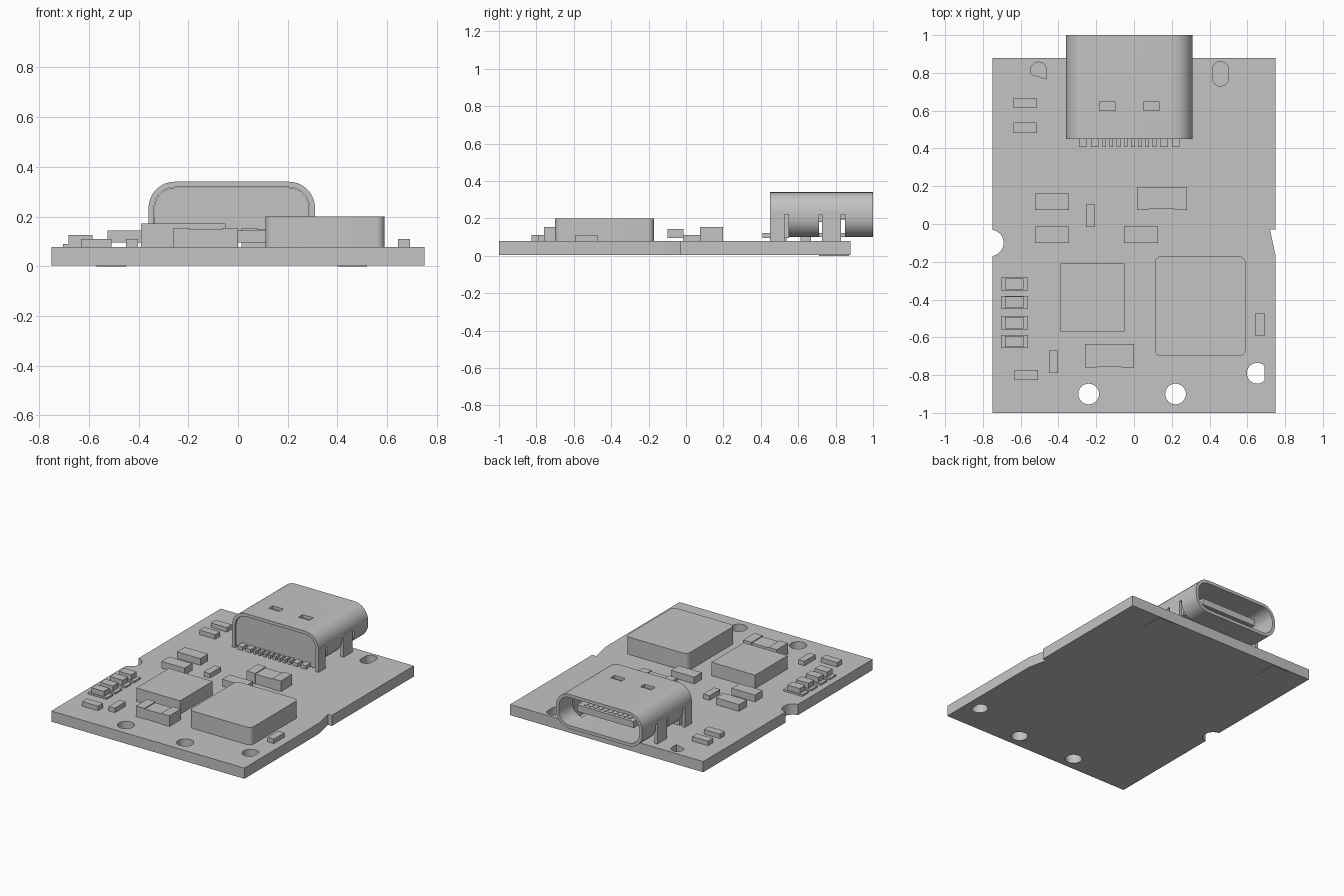
import bpy, bmesh, math
from mathutils import Vector

cube = bpy.data.objects.get("Cube")
if cube:
    bpy.data.objects.remove(cube, do_unlink=True)

grey = bpy.data.materials.new("plain grey")
grey.use_nodes = True
colour = (0.55, 0.55, 0.55, 1)
grey.diffuse_color = colour
grey.node_tree.nodes["Principled BSDF"].inputs["Base Color"].default_value = colour

parts = []


def arc(cx, cy, r, start, end, steps=8):
    """Points along an arc, angles in degrees."""
    angles = [math.radians(start + (end - start) * i / steps) for i in range(steps + 1)]
    return [(cx + r * math.cos(a), cy + r * math.sin(a)) for a in angles]


def rounded(x0, x1, y0, y1, r, low_round=True):
    """Rectangle outline with all corners, or only the upper two, rounded."""
    pts = arc(x1 - r, y1 - r, r, 0, 90) + arc(x0 + r, y1 - r, r, 90, 180)
    if low_round:
        return pts + arc(x0 + r, y0 + r, r, 180, 270) + arc(x1 - r, y0 + r, r, 270, 360)
    return pts + [(x0, y0), (x1, y0)]


def prism(name, pts, lo, hi, along_y=False):
    """Extrude an outline from lo to hi along z, or along y."""
    bm = bmesh.new()
    place = (lambda p, h: (p[0], h, p[1])) if along_y else (lambda p, h: (p[0], p[1], h))
    face = bm.faces.new([bm.verts.new(place(p, lo)) for p in pts])
    grown = bmesh.ops.extrude_face_region(bm, geom=[face])["geom"]
    step = Vector((0, hi - lo, 0)) if along_y else Vector((0, 0, hi - lo))
    bmesh.ops.translate(bm, vec=step, verts=[v for v in grown if isinstance(v, bmesh.types.BMVert)])
    bmesh.ops.remove_doubles(bm, verts=bm.verts, dist=1e-5)
    bmesh.ops.recalc_face_normals(bm, faces=bm.faces)
    mesh = bpy.data.meshes.new(name)
    bm.to_mesh(mesh)
    bm.free()
    mesh.materials.append(grey)
    obj = bpy.data.objects.new(name, mesh)
    bpy.context.collection.objects.link(obj)
    parts.append(obj)
    return obj


def box(name, x0, x1, y0, y1, z0, z1):
    return prism(name, [(x0, y0), (x1, y0), (x1, y1), (x0, y1)], z0, z1)


def cut(target, cutter):
    mod = target.modifiers.new("cut", 'BOOLEAN')
    mod.operation, mod.solver, mod.object = 'DIFFERENCE', 'EXACT', cutter
    bpy.context.view_layer.objects.active = target
    bpy.ops.object.modifier_apply(modifier=mod.name)
    parts.remove(cutter)
    bpy.data.objects.remove(cutter, do_unlink=True)


TOP = 0.078

# Circuit board with edge notches
outline = [(-0.75, -1), (0.75, -1), (0.75, -0.17), (0.72, -0.03), (0.75, -0.03), (0.75, 0.88), (-0.75, 0.88)]
outline += arc(-0.76, -0.10, 0.07, 82, -82, 16)
board = prism("board", outline, 0.003, TOP)

# Mounting holes and blind locating holes
holes = [arc(x, -0.9, 0.055, 0, 345, 23) for x in (-0.24, 0.22)]
holes.append(arc(0.652, -0.79, 0.055, 45, 315, 18))
holes.append(arc(-0.505, 0.815, 0.042, 0, 215, 12) + [(-0.463, 0.768)])
holes.append(rounded(0.415, 0.5, 0.73, 0.86, 0.042))
for pts in holes:
    cut(board, prism("hole_cutter", pts, -0.1, 0.2))
for side, x in (("left", 0.46), ("right", -0.51)):
    box(side + "_hole_floor", x - 0.06, x + 0.06, 0.71, 0.872, 0, 0.007)

# Large chips
prism("main_chip", rounded(0.11, 0.59, -0.70, -0.17, 0.035), TOP, 0.2)
box("second_chip", -0.39, -0.05, -0.57, -0.21, TOP, 0.172)

# Capacitors: two end caps and a slightly lower body
for name, x0, x1, y0, y1 in (("front_capacitor", -0.26, 0, -0.76, -0.635),
                             ("rear_capacitor", 0.015, 0.28, 0.075, 0.197)):
    box(name + "_body", x0 + 0.06, x1 - 0.06, y0 + 0.004, y1 - 0.004, TOP, 0.147)
    box(name + "_left_cap", x1 - 0.065, x1, y0, y1, TOP, 0.153)
    box(name + "_right_cap", x0, x0 + 0.065, y0, y1, TOP, 0.153)

# Raised mid-size components
for i, (x, y) in enumerate(((-0.435, 0.118), (-0.435, -0.057), (0.036, -0.057))):
    box(f"raised_component_{i + 1}", x - 0.09, x + 0.09, y - 0.043, y + 0.043, 0.095, 0.143)

# Small resistors, lying along x or y
for i, (x, y, along_x) in enumerate(((-0.577, 0.64, True), (-0.577, 0.51, True), (-0.57, -0.80, True),
                                     (-0.427, -0.73, False), (0.668, -0.532, False), (-0.23, 0.043, False))):
    a, b = (0.062, 0.027) if along_x else (0.024, 0.06)
    box(f"resistor_{i + 1}", x - a, x + a, y - b, y + b, TOP, 0.11)

# Row of indicator lamps on thin bases
for i, y in enumerate((-0.318, -0.415, -0.523, -0.622)):
    box(f"lamp_base_{i + 1}", -0.705, -0.56, y - 0.035, y + 0.035, TOP, 0.09)
    box(f"lamp_{i + 1}", -0.682, -0.585, y - 0.03, y + 0.03, 0.085, 0.126)

# Connector shell: hollow rounded tube
L, R, LOW, HIGH, WALL = -0.36, 0.31, 0.10, 0.34, 0.022
MID = (L + R) / 2
shell = prism("connector_shell", rounded(L, R, LOW, HIGH, 0.105), 0.45, 1.0, True)
inner = rounded(L + WALL, R - WALL, LOW + WALL, HIGH - WALL, 0.083)
cut(shell, prism("bore_cutter", inner, 0.3, 1.2, True))

# Slots beside the legs, and windows in the shell roof
cut(shell, box("rear_cutter", L - 0.1, R + 0.1, 0.4, 0.548, 0, 0.22))
for x0, x1 in ((L - 0.1, L + 0.1), (R - 0.1, R + 0.1)):
    cut(shell, box("slot_cutter", x0, x1, 0.71, 0.85, 0, 0.22))
for x in (-0.14, 0.092):
    cut(shell, box("window_cutter", x - 0.042, x + 0.042, 0.6, 0.645, 0.29, 0.4))

# Shell legs reaching down to the board
for side, x in (("right", L), ("left", R - WALL)):
    for end, y0, y1 in (("rear", 0.45, 0.527), ("front", 0.727, 0.83)):
        box(f"{side}_{end}_leg", x, x + WALL, y0, y1, TOP - 0.005, 0.24)

# Inner housing and contact tongue
gap = WALL + 0.002
prism("housing_back", rounded(L + gap, R - gap, LOW - 0.005, HIGH - gap, 0.081, False), 0.46, 0.55, True)
prism("housing_core", rounded(L + gap, R - gap, LOW + gap, HIGH - gap, 0.081), 0.55, 0.66, True)
box("tongue_base", MID - 0.25, MID + 0.25, 0.65, 0.77, 0.18, 0.26)
box("tongue", MID - 0.22, MID + 0.22, 0.76, 0.93, 0.197, 0.243)
for i in range(10):
    x = MID + (i - 4.5) * 0.038
    box(f"tongue_contact_{i + 1}", x - 0.01, x + 0.01, 0.77, 0.91, 0.193, 0.247)

# Solder pins behind the connector: wide outer pairs, narrow middle row
pins = [(MID + s * d, 0.02) for s in (-1, 1) for d in (0.182, 0.246)]
pins += [(MID + (i - 3.5) * 0.038, 0.01) for i in range(8)]
for i, (x, half) in enumerate(pins):
    box(f"pin_{i + 1}", x - half, x + half, 0.408, 0.47, 0.096, 0.122)

# Smooth the curved sides, keep the edges sharp
bpy.ops.object.select_all(action='DESELECT')
for obj in parts:
    obj.select_set(True)
bpy.context.view_layer.objects.active = board
bpy.ops.object.shade_smooth_by_angle(angle=math.radians(30))
